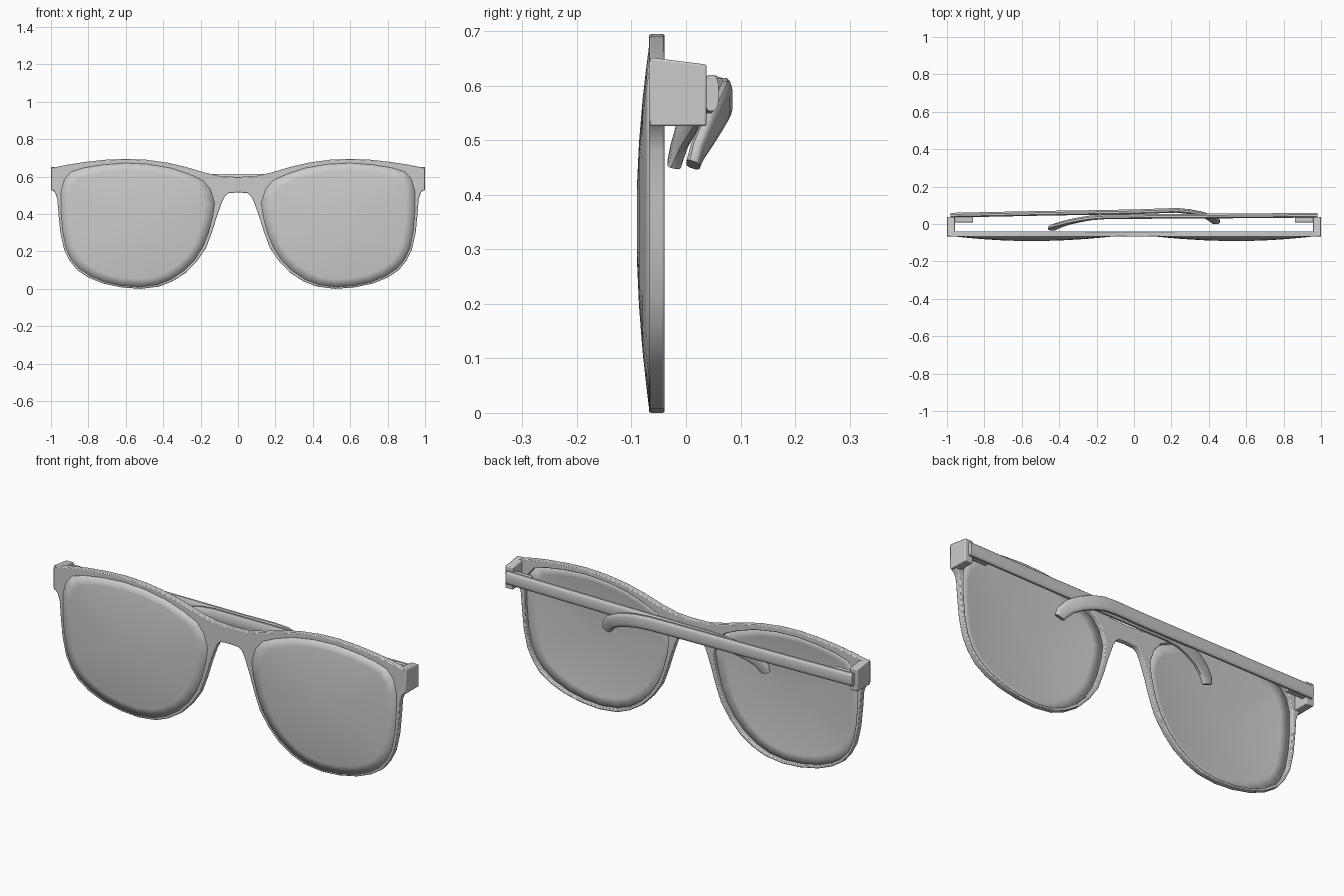
import bpy, bmesh
from mathutils import Vector

if "Cube" in bpy.data.objects:
    bpy.data.objects.remove(bpy.data.objects["Cube"])


def finish(name, bm, bevel=0.0, segments=2, angle=35):
    bmesh.ops.recalc_face_normals(bm, faces=bm.faces)
    me = bpy.data.meshes.new(name)
    bm.to_mesh(me)
    bm.free()
    ob = bpy.data.objects.new(name, me)
    bpy.context.collection.objects.link(ob)
    bpy.ops.object.select_all(action='DESELECT')
    ob.select_set(True)
    bpy.context.view_layer.objects.active = ob
    if bevel:
        m = ob.modifiers.new("rounded_edges", 'BEVEL')
        m.width, m.segments = bevel, segments
        m.limit_method, m.angle_limit = 'ANGLE', 0.7
    bpy.ops.object.shade_smooth_by_angle(angle=angle * 3.14159 / 180)
    return ob


def mirror(pts):
    return [(-x, z) for x, z in pts]


# Outlines in the front plane (x, z), right half
outer = [(0, .598), (.09, .602), (.18, .622), (.28, .652), (.38, .675), (.49, .69), (.6, .695),
         (.71, .69), (.82, .678), (.91, .664), (1, .645), (1, .535), (.978, .515), (.966, .48),
         (.96, .40), (.95, .30), (.93, .21), (.90, .15), (.86, .10), (.80, .06), (.72, .028),
         (.62, .007), (.52, 0), (.42, .012), (.35, .04), (.28, .085), (.22, .147), (.17, .22),
         (.14, .30), (.112, .39), (.085, .465), (.068, .498), (.05, .512), (0, .515)]
lens = [(.128, .46), (.15, .53), (.19, .578), (.26, .61), (.36, .643), (.48, .664), (.6, .67),
        (.72, .661), (.82, .645), (.89, .624), (.925, .585), (.943, .52), (.943, .41), (.935, .31),
        (.917, .22), (.888, .157), (.85, .112), (.79, .071), (.71, .038), (.62, .019), (.52, .012),
        (.43, .024), (.36, .052), (.29, .099), (.235, .155), (.19, .225), (.16, .30), (.137, .39)]

# Front frame: outline with two lens openings, given thickness
bm = bmesh.new()
for loop in (outer + mirror(outer)[-2:0:-1], lens, mirror(lens)):
    vs = [bm.verts.new((x, -.068, z)) for x, z in loop]
    for a, b in zip(vs, vs[1:] + vs[:1]):
        bm.edges.new((a, b))
bmesh.ops.triangle_fill(bm, edges=bm.edges[:], use_beauty=True)
ext = bmesh.ops.extrude_face_region(bm, geom=bm.faces[:], use_keep_orig=True)
bmesh.ops.translate(bm, vec=(0, .029, 0), verts=[v for v in ext["geom"] if isinstance(v, bmesh.types.BMVert)])
finish("front_frame", bm, .004)

# Domed lenses: concentric rings rising towards the front
for side, pts in (("right", lens), ("left", mirror(lens))):
    bm = bmesh.new()
    cx, cz = (.55 if side == "right" else -.55), .35
    rings = []
    for s in (1.006, .88, .7, .45, .2):
        y = -.064 - .023 * (1 - min(s, 1) ** 2)
        rings.append([bm.verts.new((cx + (x - cx) * s, y, cz + (z - cz) * s)) for x, z in pts])
    n = len(pts)
    for a, b in zip(rings, rings[1:]):
        for i in range(n):
            bm.faces.new((a[i], a[(i + 1) % n], b[(i + 1) % n], b[i]))
    bm.faces.new(rings[-1])
    ob = finish(side + "_lens", bm)
    m = ob.modifiers.new("thickness", 'SOLIDIFY')
    m.thickness, m.offset = .008, 0


def block(name, x0, x1, y0, y1, z0, z1, drop=0.0, bevel=.004):
    bm = bmesh.new()
    bmesh.ops.create_cube(bm, size=1)
    for v in bm.verts:
        t = v.co + Vector((.5, .5, .5))
        v.co = (x0 + t.x * (x1 - x0), y0 + t.y * (y1 - y0), z0 + t.z * (z1 - z0) - drop * t.y * t.z)
    finish(name, bm, bevel)


# Corner end pieces and hinge blocks
for s, side in ((1, "right"), (-1, "left")):
    block(side + "_end_piece", *sorted((s * .957, s)), -.066, .038, .526, .652, .013)
    block(side + "_hinge", *sorted((s * .86, s * .965)), .008, .04, .56, .612, bevel=.003)


def temple(name, s, path):
    """Sweep a chamfered section along a path of (x, y, z, half height)."""
    bm = bmesh.new()
    pts = [Vector((x * s, y, z)) for x, y, z, h in path]
    sec = [(1, .5), (.75, .85), (.3, 1), (-.5, 1), (-1, .7),
           (-1, -.7), (-.5, -1), (.3, -1), (.75, -.85), (1, -.5)]
    rings = []
    for i, p in enumerate(pts):
        t = (pts[min(i + 1, len(pts) - 1)] - pts[max(i - 1, 0)]).normalized()
        up = Vector((0, 1, 0)).cross(t).normalized()
        side = t.cross(up)
        rings.append([bm.verts.new(p + side * a * .0125 + up * b * path[i][3]) for a, b in sec])
    n = len(sec)
    for a, b in zip(rings, rings[1:]):
        for i in range(n):
            bm.faces.new((a[i], a[(i + 1) % n], b[(i + 1) % n], b[i]))
    bm.faces.new(rings[0])
    bm.faces.new(rings[-1])
    finish(name, bm, angle=40)


# Folded temples, the left one lying over the right one
temple("left_temple", 1, [(-.982, .047, .587, .033), (-.5, .057, .583, .033), (0, .065, .58, .034),
                          (.16, .071, .58, .034), (.23, .073, .575, .034), (.29, .067, .562, .034),
                          (.35, .055, .54, .033), (.40, .039, .512, .033), (.43, .021, .478, .031),
                          (.437, .013, .455, .024)])
temple("right_temple", -1, [(-.982, .047, .587, .033), (-.5, .043, .583, .033), (0, .040, .58, .034),
                            (.16, .038, .58, .034), (.23, .033, .575, .034), (.29, .023, .562, .034),
                            (.35, .010, .54, .033), (.40, -.005, .512, .033), (.43, -.016, .478, .031),
                            (.437, -.022, .455, .024)])
